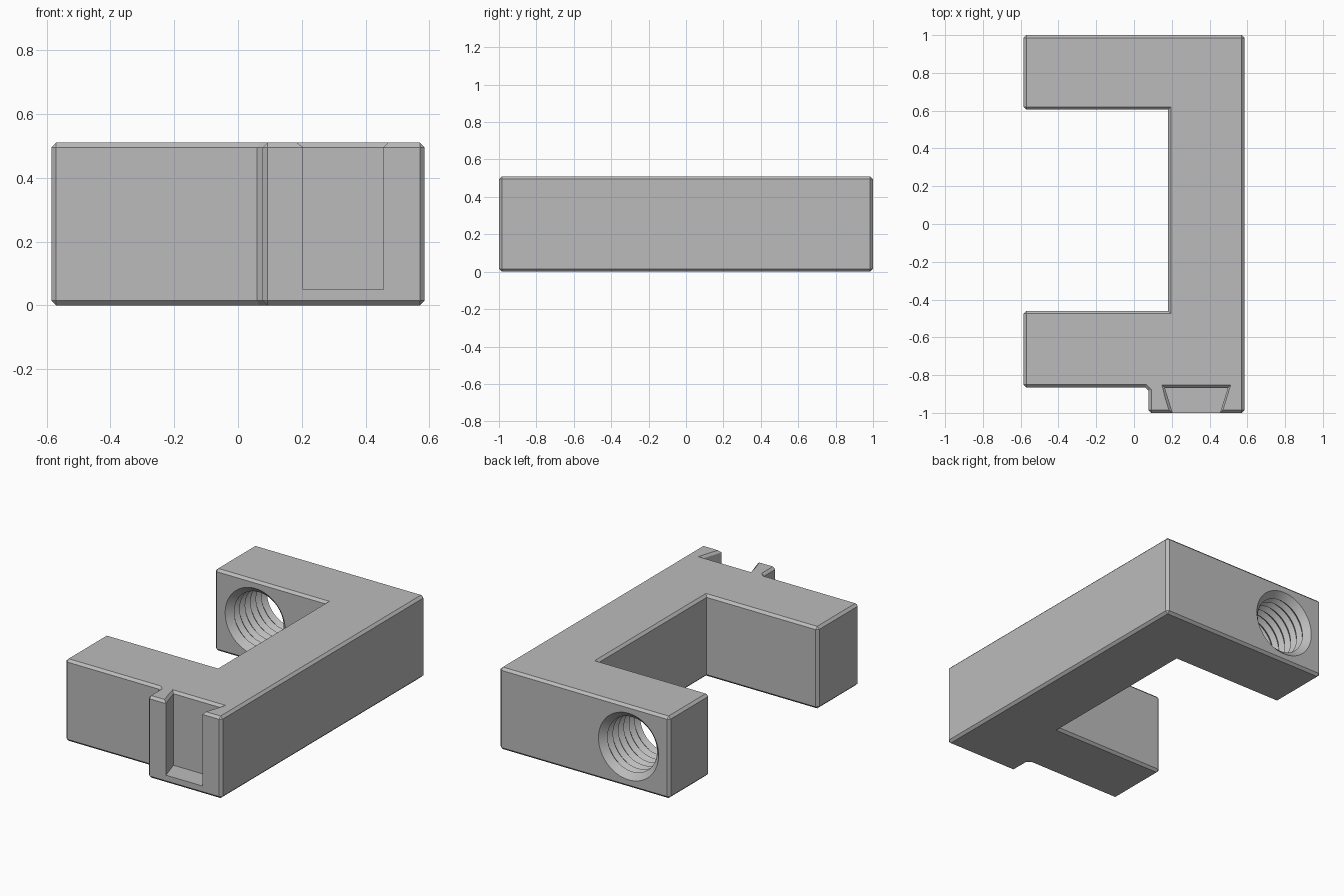
import bpy, bmesh, math
from mathutils import Vector

if "Cube" in bpy.data.objects:
    bpy.data.objects.remove(bpy.data.objects["Cube"], do_unlink=True)

HEIGHT, CHAMFER = 0.51, 0.015

grey = bpy.data.materials.new("matte grey")
grey.use_nodes = True
grey.diffuse_color = (0.5, 0.5, 0.5, 1)
grey.node_tree.nodes["Principled BSDF"].inputs["Base Color"].default_value = (0.5, 0.5, 0.5, 1)


def make_object(name, bm):
    bmesh.ops.recalc_face_normals(bm, faces=bm.faces)
    mesh = bpy.data.meshes.new(name)
    bm.to_mesh(mesh)
    bm.free()
    mesh.materials.append(grey)
    obj = bpy.data.objects.new(name, mesh)
    bpy.context.collection.objects.link(obj)
    return obj


def loft(name, rings):
    """Closed solid through rings of points, capped at both ends."""
    bm = bmesh.new()
    loops = [[bm.verts.new(p) for p in ring] for ring in rings]
    n = len(loops[0])
    for a, b in zip(loops, loops[1:]):
        for i in range(n):
            bm.faces.new((a[i], a[(i + 1) % n], b[(i + 1) % n], b[i]))
    bm.faces.new(loops[0])
    bm.faces.new(loops[-1])
    return make_object(name, bm)


def cut(target, cutter):
    mod = target.modifiers.new("cut_" + cutter.name, 'BOOLEAN')
    mod.operation, mod.solver, mod.object = 'DIFFERENCE', 'EXACT', cutter
    bpy.context.view_layer.objects.active = target
    bpy.ops.object.modifier_apply(modifier=mod.name)
    bpy.data.objects.remove(cutter, do_unlink=True)


# C-shaped body with a lug on the front, chamfered on every outward edge
outline = [(-0.585, 1), (-0.585, 0.605), (0.18, 0.605), (0.18, -0.46),
           (-0.585, -0.46), (-0.585, -0.865), (0.06, -0.865), (0.077, -0.882),
           (0.077, -1), (0.585, -1), (0.585, 1)]
body = loft("clamp_body", [[(x, y, z) for x, y in outline] for z in (0, HEIGHT)])
bm = bmesh.new()
bm.from_mesh(body.data)
bmesh.ops.bevel(bm, geom=[e for e in bm.edges if e.is_convex], offset=CHAMFER,
                segments=1, affect='EDGES', clamp_overlap=False)
bm.to_mesh(body.data)
bm.free()


# Dovetail slot in the lug, open at the top and front, flared at the top rim
def slot_ring(z, grow=0.0):
    back, mouth, mid = 0.167 + grow, 0.11 + grow, 0.33
    return [(mid - mouth, -1.05, z), (mid + mouth, -1.05, z),
            (mid + back, -0.867 + grow, z), (mid - back, -0.867 + grow, z)]


flare = HEIGHT - CHAMFER
cut(body, loft("slot", [slot_ring(0.05), slot_ring(flare), slot_ring(flare + 0.05, 0.05)]))

# Threaded, countersunk hole through the back arm
MINOR, MAJOR, RIM, TURNS = 0.17, 0.192, 0.207, 6
start, end = 0.605, 1.0
sink = RIM - MINOR
pitch = (end - start - 2 * sink) / TURNS
profile = [(start - 0.02, RIM + 0.02), (start + sink, MINOR)]
for i in range(TURNS):
    y = start + sink + i * pitch
    profile += [(y + pitch / 2, MAJOR), (y + pitch, MINOR)]
profile.append((end + 0.02, RIM + 0.02))
SIDES = 64
angles = [math.tau * i / SIDES for i in range(SIDES)]
cut(body, loft("threaded_hole",
               [[(-0.305 + r * math.cos(a), y, HEIGHT / 2 + r * math.sin(a)) for a in angles]
                for y, r in profile]))

bpy.ops.object.select_all(action='DESELECT')
body.select_set(True)
bpy.context.view_layer.objects.active = body
bpy.ops.object.shade_smooth_by_angle(angle=math.radians(25))
